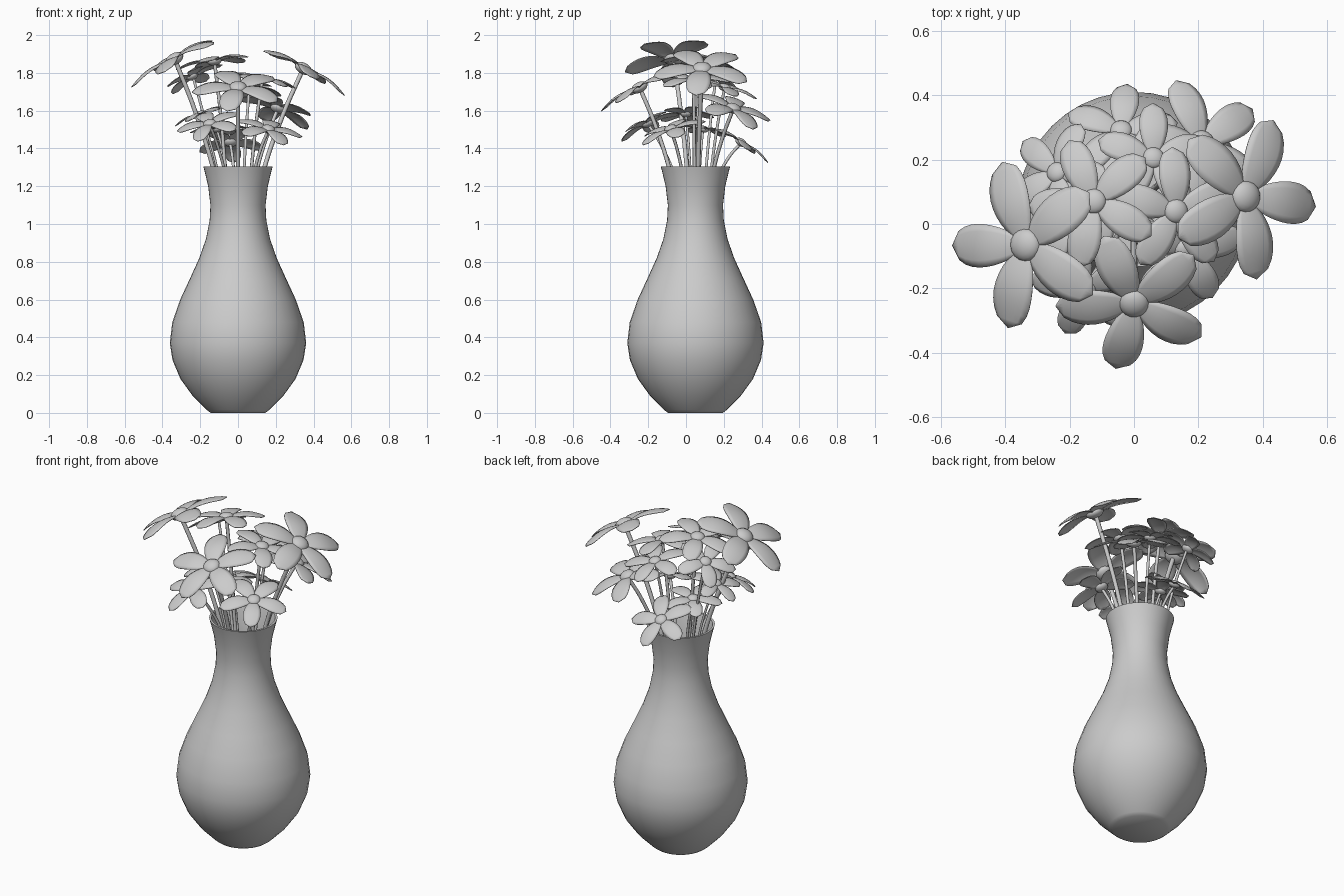
import bpy, bmesh, math
from mathutils import Vector, Matrix

cube = bpy.data.objects.get("Cube")
if cube:
    bpy.data.objects.remove(cube, do_unlink=True)

grey = bpy.data.materials.new("plain_grey")
grey.use_nodes = True
TONE = (0.6, 0.6, 0.6, 1)
grey.diffuse_color = TONE
grey.node_tree.nodes["Principled BSDF"].inputs["Base Color"].default_value = TONE

VASE_Y = 0.05


def add_mesh(name, bm, loc=(0, 0, 0)):
    mesh = bpy.data.meshes.new(name)
    bm.to_mesh(mesh)
    bm.free()
    mesh.materials.append(grey)
    ob = bpy.data.objects.new(name, mesh)
    ob.location = loc
    bpy.context.collection.objects.link(ob)
    bpy.ops.object.select_all(action='DESELECT')
    ob.select_set(True)
    bpy.context.view_layer.objects.active = ob
    bpy.ops.object.shade_smooth_by_angle(angle=math.radians(40))
    return ob


# Vase: an outer profile, returned as a thin inner wall, spun round
def build_vase():
    outer = [(0.145, 0), (0.165, 0.015), (0.24, 0.09), (0.305, 0.18), (0.347, 0.28),
             (0.361, 0.37), (0.348, 0.48), (0.306, 0.6), (0.255, 0.71), (0.205, 0.82),
             (0.17, 0.92), (0.15, 1.02), (0.146, 1.1), (0.158, 1.2), (0.177, 1.28),
             (0.184, 1.305)]
    inner = [(r - 0.012, max(z, 0.02)) for r, z in reversed(outer)]
    profile = [(0, 0)] + outer + inner + [(0, 0.02)]
    bm = bmesh.new()
    verts = [bm.verts.new((r, 0, z)) for r, z in profile]
    edges = [bm.edges.new(pair) for pair in zip(verts, verts[1:])]
    bmesh.ops.spin(bm, geom=verts + edges, cent=(0, 0, 0), axis=(0, 0, 1),
                   angle=math.tau, steps=40, use_duplicate=False)
    bmesh.ops.remove_doubles(bm, verts=bm.verts, dist=0.0005)
    bmesh.ops.recalc_face_normals(bm, faces=bm.faces)
    add_mesh("vase", bm, (0, VASE_Y, 0))


# One egg-shaped petal along +x, gently arched and drooping at the tip
def add_petal(bm, length, turn):
    rows, cols = 10, 6
    grid = []
    for i in range(rows + 1):
        t = 0.02 + 0.98 * i / rows
        half = 0.25 * length * math.sqrt(max(0, 1 - (2 * t ** 1.35 - 1) ** 2))
        half = max(half, 0.004 * length)
        row = []
        for j in range(cols + 1):
            s = 2 * j / cols - 1
            z = length * (0.1 * math.sin(math.pi * t) - 0.06 * t * t) - 0.15 * half * s * s
            row.append(bm.verts.new(turn @ Vector((t * length, s * half, z))))
        grid.append(row)
    for a, b in zip(grid, grid[1:]):
        for j in range(cols):
            bm.faces.new((a[j], b[j], b[j + 1], a[j + 1]))


def build_flower(name, centre, normal, length, azimuth):
    centre = Vector(centre)
    up = Vector(normal).normalized()
    ahead = Vector((math.cos(math.radians(azimuth)), math.sin(math.radians(azimuth)), 0))
    ahead = (ahead - up * ahead.dot(up)).normalized()
    frame = Matrix((ahead, up.cross(ahead), up)).transposed().to_4x4()

    # Five petals
    bm = bmesh.new()
    for k in range(5):
        add_petal(bm, length, frame @ Matrix.Rotation(math.tau * k / 5, 4, 'Z'))
    petals = add_mesh(name + "_petals", bm, centre)
    thick = petals.modifiers.new("thickness", 'SOLIDIFY')
    thick.thickness = 0.004

    # Flattened round centre
    bm = bmesh.new()
    size = 0.19 * length
    bmesh.ops.create_uvsphere(bm, u_segments=16, v_segments=10, radius=size,
                              matrix=frame @ Matrix.Diagonal((1, 1, 0.6, 1)))
    add_mesh(name + "_centre", bm, centre + up * 0.015 * length)

    # Stem: rises through the neck and bends out to the flower
    axis = Vector((0, VASE_Y, 0))
    out = Vector((centre.x, centre.y - VASE_Y, 0))
    spread = min(0.5 * out.length, 0.125)
    neck = axis + out.normalized() * spread + Vector((0, 0, 1.24))
    foot = axis - out.normalized() * 0.05 + Vector((0, 0, 0.3))
    bend = centre.lerp(neck, 0.45) + Vector((0, 0, 0.012)) - out * 0.03
    curve = bpy.data.curves.new(name + "_stem", 'CURVE')
    curve.dimensions = '3D'
    curve.bevel_depth = 0.045 * length
    curve.bevel_resolution = 2
    curve.resolution_u = 8
    curve.use_fill_caps = True
    spline = curve.splines.new('BEZIER')
    path = [foot, neck, bend, centre - up * 0.01]
    spline.bezier_points.add(len(path) - 1)
    for point, co in zip(spline.bezier_points, path):
        point.co = co
        point.handle_left_type = point.handle_right_type = 'AUTO'
    curve.materials.append(grey)
    bpy.context.collection.objects.link(bpy.data.objects.new(name + "_stem", curve))


build_vase()

# centre, facing direction, petal length, azimuth of one petal
FLOWERS = [
    ((-0.335, -0.065, 1.87), (-0.48, -0.05, 0.88), 0.272, 182),
    ((0.345, 0.085, 1.82), (0.48, 0, 0.88), 0.262, -6),
    ((0, -0.245, 1.72), (0, -0.45, 0.88), 0.245, 258),
    ((0.16, -0.08, 1.5), (0.2, -0.3, 0.9), 0.19, 300),
    ((-0.15, -0.2, 1.53), (-0.2, -0.4, 0.87), 0.18, 245),
    ((-0.24, 0.16, 1.78), (-0.4, 0.25, 0.85), 0.17, 140),
    ((0.06, 0.205, 1.72), (0.1, 0.25, 0.95), 0.18, -56),
    ((-0.125, 0.07, 1.86), (-0.15, 0.1, 0.97), 0.21, -31),
    ((0.13, 0.04, 1.765), (0.2, 0, 0.96), 0.2, 20),
    ((-0.04, 0.29, 1.43), (0, 0.52, 0.83), 0.18, 85),
    ((0.21, 0.25, 1.61), (0.3, 0.32, 0.88), 0.22, 105),
    ((-0.11, 0.09, 1.5), (-0.1, 0.15, 0.96), 0.16, 60),
    ((-0.2, 0, 1.58), (-0.35, 0, 0.93), 0.15, 170),
]
for number, spec in enumerate(FLOWERS, 1):
    build_flower(f"flower_{number}", *spec)
